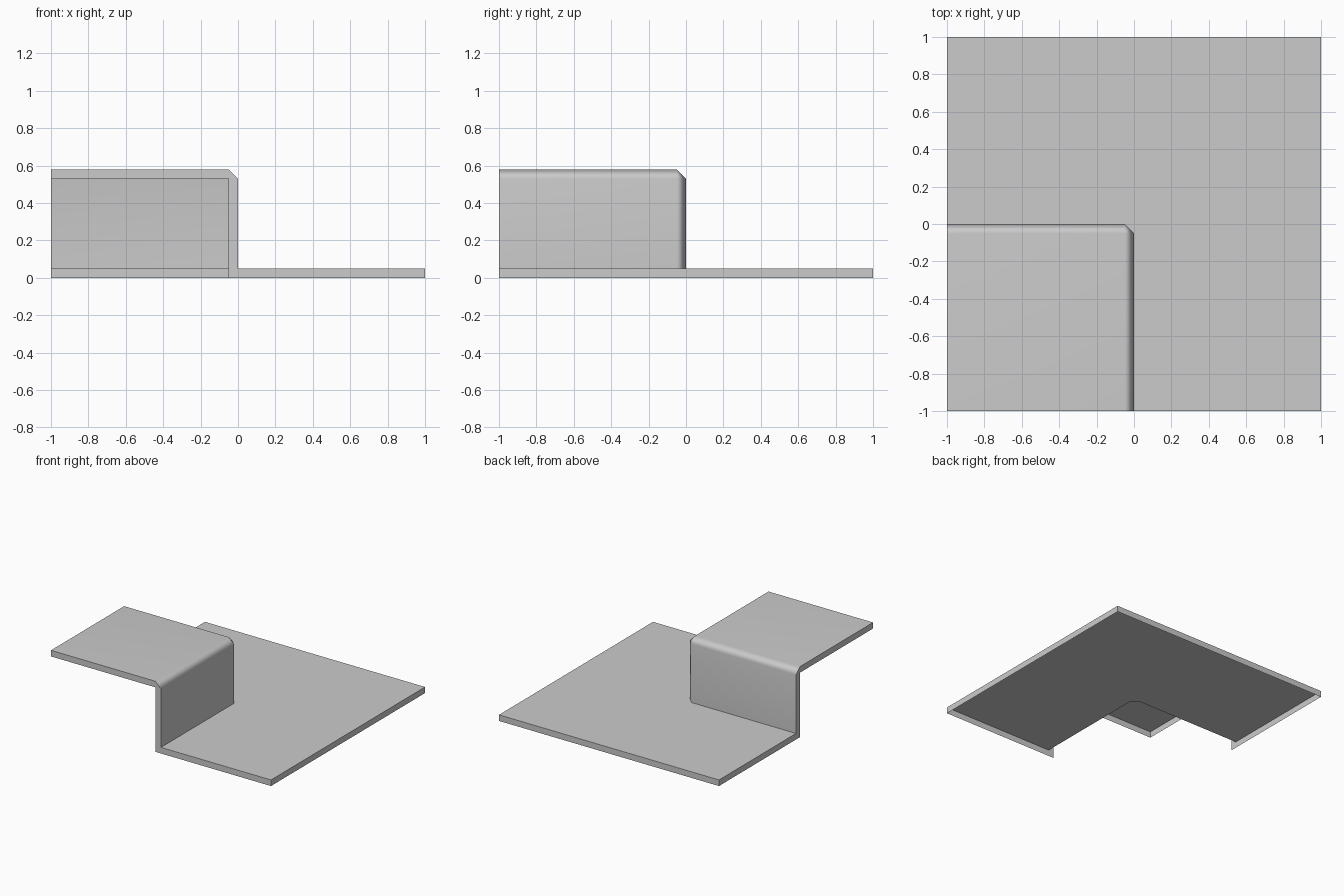
import bpy, bmesh, math
from mathutils import Vector

T = 0.05      # sheet edge depth and chamfer size
TOP = 0.58    # height of the raised step

cube = bpy.data.objects.get("Cube")
if cube:
    bpy.data.objects.remove(cube, do_unlink=True)

grey = bpy.data.materials.new("light_grey")
grey.use_nodes = True
colour = (0.6, 0.6, 0.6, 1)
grey.diffuse_color = colour
grey.node_tree.nodes["Principled BSDF"].inputs["Base Color"].default_value = colour


def finish(name, bm):
    mesh = bpy.data.meshes.new(name)
    bm.to_mesh(mesh)
    bm.free()
    mesh.materials.append(grey)
    obj = bpy.data.objects.new(name, mesh)
    bpy.context.collection.objects.link(obj)
    return obj


def sheet(name, points, outward):
    """One flat face through the points, turned towards outward."""
    bm = bmesh.new()
    face = bm.faces.new([bm.verts.new(p) for p in points])
    face.normal_update()
    if face.normal.dot(Vector(outward)) < 0:
        face.normal_flip()
    return finish(name, bm)


# L-shaped floor, following the chamfered foot of the step
outline = [(-1, 0), (-T, 0), (0, -T), (0, -1), (1, -1), (1, 1), (-1, 1)]
sheet("floor", [(x, y, T) for x, y in outline], (0, 0, 1))

# Raised step: chamfered block, open below and on the two outer sides
bm = bmesh.new()
bmesh.ops.create_cube(bm, size=1)
for v in bm.verts:
    v.co = (v.co.x - 0.5, v.co.y - 0.5, T + (v.co.z + 0.5) * (TOP - T))
corner = max(bm.verts, key=lambda v: v.co.x + v.co.y + v.co.z)
bmesh.ops.bevel(bm, geom=list(corner.link_edges), offset=T, segments=1,
                affect='EDGES', clamp_overlap=False)
bm.normal_update()
open_sides = [f for f in bm.faces if min(f.normal) < -0.9]
bmesh.ops.delete(bm, geom=open_sides, context='FACES')
step = finish("raised_step", bm)
bpy.context.view_layer.objects.active = step
step.select_set(True)
bpy.ops.object.shade_smooth_by_angle(angle=math.radians(60))
weighted = step.modifiers.new("weighted_normals", 'WEIGHTED_NORMAL')
weighted.keep_sharp = True

# Stepped rims on the front and right-hand side, same profile on both
rim = [(-1, TOP), (-T, TOP), (0, TOP - T), (0, T), (1, T), (1, 0),
       (-T, 0), (-T, TOP - T), (-1, TOP - T)]
sheet("front_rim", [(a, -1, z) for a, z in rim], (0, -1, 0))
sheet("right_rim", [(-1, a, z) for a, z in rim], (-1, 0, 0))

# Plain rims along the back and left-hand side of the floor
strip = [(-1, 0), (1, 0), (1, T), (-1, T)]
sheet("back_rim", [(a, 1, z) for a, z in strip], (0, 1, 0))
sheet("left_rim", [(1, a, z) for a, z in strip], (1, 0, 0))
